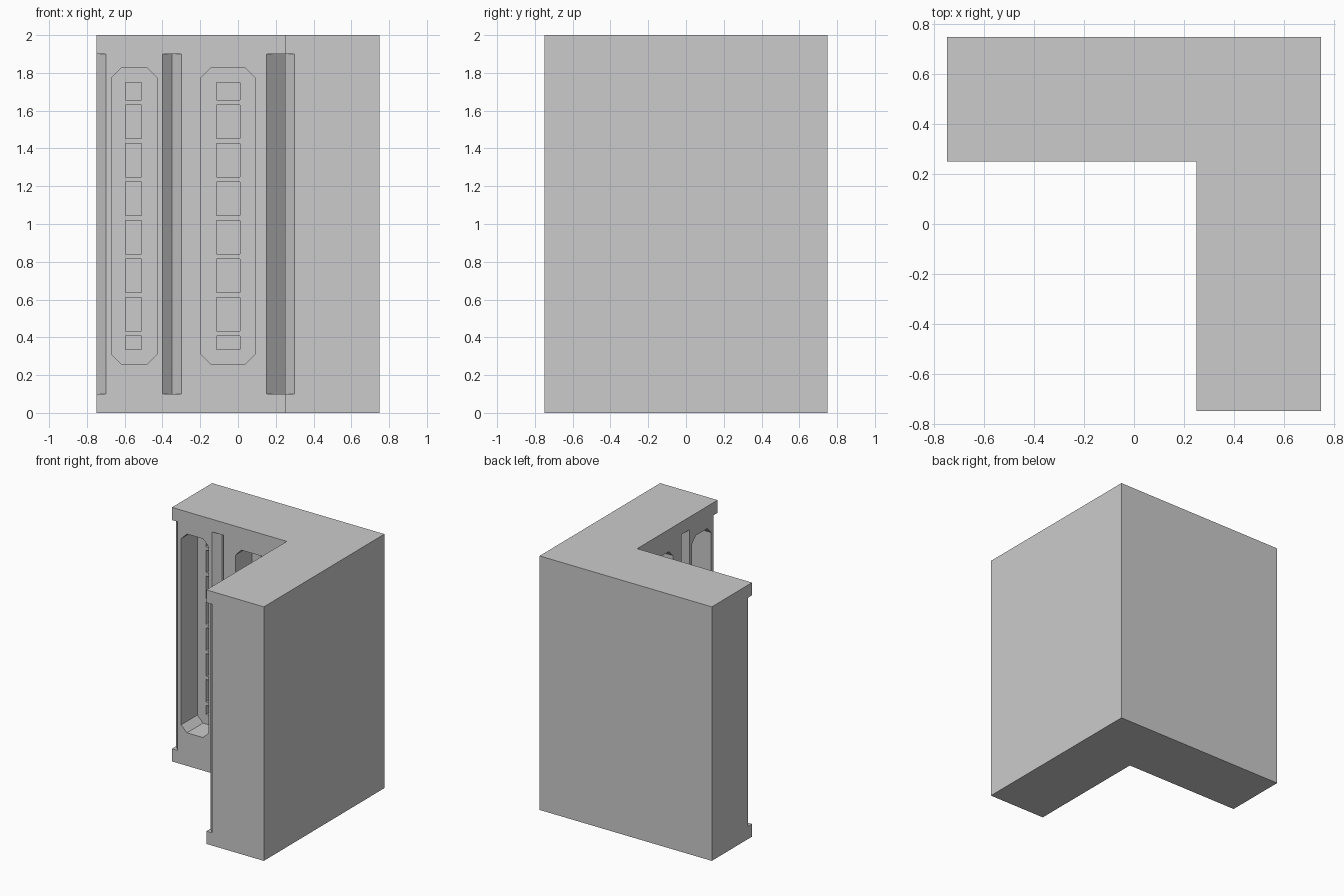
import bpy, bmesh
from mathutils import Vector

if "Cube" in bpy.data.objects:
    bpy.data.objects.remove(bpy.data.objects["Cube"])


def prism(name, pts, offset):
    """Solid made by extruding a flat outline along an offset."""
    bm = bmesh.new()
    face = bm.faces.new([bm.verts.new(p) for p in pts])
    moved = bmesh.ops.extrude_face_region(bm, geom=[face])["geom"]
    bmesh.ops.translate(bm, vec=Vector(offset),
                        verts=[v for v in moved if isinstance(v, bmesh.types.BMVert)])
    bmesh.ops.recalc_face_normals(bm, faces=bm.faces[:])
    me = bpy.data.meshes.new(name)
    bm.to_mesh(me)
    bm.free()
    ob = bpy.data.objects.new(name, me)
    bpy.context.scene.collection.objects.link(ob)
    return ob


def place(x, y, z, swap):
    """The two arms are mirror images across the diagonal."""
    return (y, x, z) if swap else (x, y, z)


def inset(name, outline, y0, y1, swap):
    """Prism running into the wall from depth y0 to y1."""
    return prism(name, [place(x, y0, z, swap) for x, z in outline],
                 place(0, y1 - y0, 0, swap))


def rect(x0, x1, z0, z1, c=0.0):
    """Rectangle outline, with clipped corners when c > 0."""
    if not c:
        return [(x0, z0), (x1, z0), (x1, z1), (x0, z1)]
    return [(x0 + c, z0), (x1 - c, z0), (x1, z0 + c), (x1, z1 - c),
            (x1 - c, z1), (x0 + c, z1), (x0, z1 - c), (x0, z0 + c)]


def cut(target, cutter):
    cutter.hide_render = True
    mod = target.modifiers.new("cut", 'BOOLEAN')
    mod.operation, mod.solver, mod.object = 'DIFFERENCE', 'EXACT', cutter
    dg = bpy.context.evaluated_depsgraph_get()
    me = bpy.data.meshes.new_from_object(target.evaluated_get(dg))
    target.modifiers.clear()
    target.data = me
    bpy.data.objects.remove(cutter)


# L-shaped wall body
H, I = 0.75, 0.25
wall = prism("corner_wall", [(-H, I, 0), (I, I, 0), (I, -H, 0),
                             (H, -H, 0), (H, H, 0), (-H, H, 0)], (0, 0, 2))


# V-grooves: diamond-shaped cutters centred on the inner faces
def groove(x, y, r):
    cut(wall, prism("groove_cutter", [(x - r, y, 0.1), (x, y - r, 0.1),
                                      (x + r, y, 0.1), (x, y + r, 0.1)], (0, 0, 1.8)))


groove(I, I, 0.10)
for x in (-H, -0.35):
    groove(x, I, 0.05)
    groove(I, x, 0.05)

# Clipped-corner alcoves, each with a slot and slats at the back
FLOOR, BACK = 0.45, 0.55
alcoves = [(-0.67, -0.43, -0.595, -0.51), (-0.195, 0.09, -0.115, 0.01)]
for swap, arm in ((False, "left"), (True, "right")):
    for n, (x0, x1, s0, s1) in enumerate(alcoves):
        cut(wall, inset("alcove_cutter", rect(x0, x1, 0.26, 1.825, 0.05), 0.2, FLOOR, swap))
        cut(wall, inset("slot_cutter", rect(s0, s1, 0.335, 1.75), 0.4, BACK, swap))
        for i in range(7):
            z = 0.407 + i * 0.2037
            inset(f"{arm}_vent_{n + 1}_slat_{i + 1}",
                  rect(s0, s1, z, z + 0.026), FLOOR, BACK, swap)
